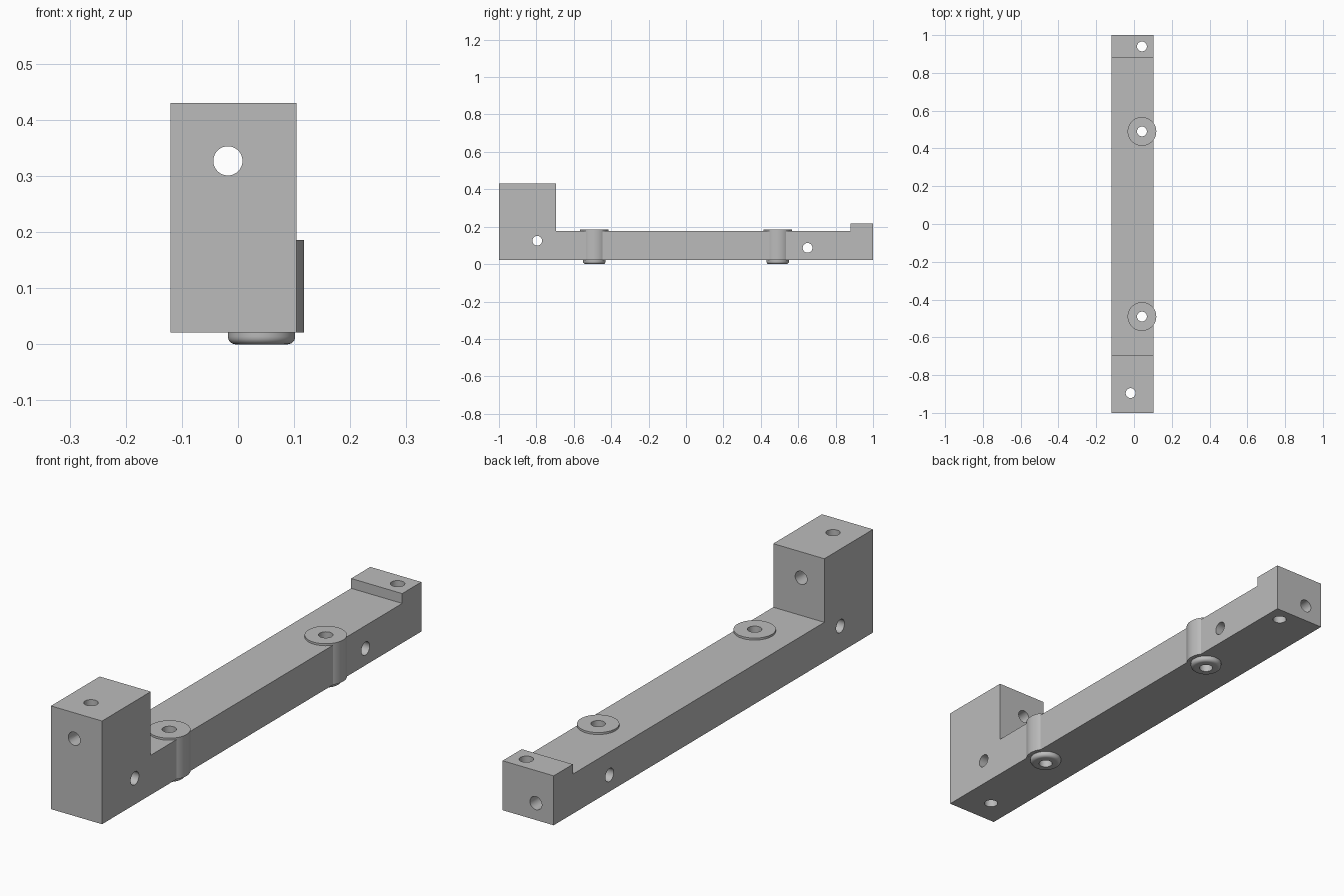
import bpy, bmesh, math
from mathutils import Matrix, Vector

cube = bpy.data.objects.get("Cube")
if cube:
    bpy.data.objects.remove(cube, do_unlink=True)

metal = bpy.data.materials.new("plain grey metal")
metal.use_nodes = True
GREY = (0.5, 0.5, 0.5, 1)
metal.diffuse_color = GREY
metal.node_tree.nodes["Principled BSDF"].inputs["Base Color"].default_value = GREY

X0, X1 = -0.12, 0.104      # bar sides
BOTTOM, TOP = 0.021, 0.178  # bar underside and upper face
HOLE = 0.026
BOSS_X, BOSS_Y = 0.042, 0.49


def make_object(name, bm):
    bmesh.ops.recalc_face_normals(bm, faces=bm.faces)
    mesh = bpy.data.meshes.new(name)
    bm.to_mesh(mesh)
    bm.free()
    mesh.materials.append(metal)
    obj = bpy.data.objects.new(name, mesh)
    bpy.context.collection.objects.link(obj)
    return obj


def activate(obj):
    bpy.ops.object.select_all(action='DESELECT')
    obj.select_set(True)
    bpy.context.view_layer.objects.active = obj


def smooth(obj):
    activate(obj)
    bpy.ops.object.shade_smooth_by_angle(angle=math.radians(30))


def drill(target, start, end, radius=HOLE):
    """Cut a round hole between two points."""
    start, end = Vector(start), Vector(end)
    axis = end - start
    turn = Vector((0, 0, 1)).rotation_difference(axis).to_matrix().to_4x4()
    bm = bmesh.new()
    bmesh.ops.create_cone(bm, cap_ends=True, segments=48, radius1=radius,
                          radius2=radius, depth=axis.length,
                          matrix=Matrix.Translation((start + end) / 2) @ turn)
    cutter = make_object("hole_cutter", bm)
    cutter.hide_render = True
    mod = target.modifiers.new("hole", 'BOOLEAN')
    mod.operation, mod.solver, mod.object = 'DIFFERENCE', 'EXACT', cutter
    activate(target)
    bpy.ops.object.modifier_apply(modifier=mod.name)
    bpy.data.objects.remove(cutter, do_unlink=True)


# Stepped bar: side profile extruded across its width
profile = [(-1, BOTTOM), (1, BOTTOM), (1, 0.217), (0.88, 0.217), (0.88, TOP),
           (-0.695, TOP), (-0.695, 0.43), (-1, 0.43)]
bm = bmesh.new()
face = bm.faces.new([bm.verts.new((X0, y, z)) for y, z in profile])
side = bmesh.ops.extrude_face_region(bm, geom=[face])
bmesh.ops.translate(bm, vec=(X1 - X0, 0, 0),
                    verts=[g for g in side["geom"] if isinstance(g, bmesh.types.BMVert)])
bar = make_object("stepped_bar", bm)

# Upright holes at both ends, and seats for the bosses
for x, y in ((-0.018, -0.895), (BOSS_X, 0.94)):
    drill(bar, (x, y, -0.1), (x, y, 0.6))
for y in (-BOSS_Y, BOSS_Y):
    drill(bar, (BOSS_X, y, -0.1), (BOSS_X, y, 0.6), 0.05)

# Cross holes
for y, z in ((-0.795, 0.125), (0.65, 0.087)):
    drill(bar, (-0.3, y, z), (0.3, y, z))

# Lengthwise hole in the tall block, blind hole in the rear end
drill(bar, (-0.018, -1.1, 0.327), (-0.018, -0.6, 0.327))
drill(bar, (-0.042, 0.75, 0.088), (-0.042, 1.1, 0.088))
smooth(bar)

# Bosses: turned sleeves with a rounded lip underneath
LIP, FILLET, WIDE, HIGH = 0.06, 0.014, 0.076, 0.186
section = [(HOLE, HIGH), (WIDE, HIGH), (WIDE, BOTTOM + 0.0005), (LIP, BOTTOM + 0.0005)]
for i in range(7):
    a = i / 6 * math.pi / 2
    section.append((LIP - FILLET + FILLET * math.cos(a), FILLET - FILLET * math.sin(a)))
section += [(HOLE, 0)]
for name, y in (("front_boss", -BOSS_Y), ("rear_boss", BOSS_Y)):
    bm = bmesh.new()
    ring = [bm.verts.new((r, 0, z)) for r, z in section]
    edges = [bm.edges.new((v, ring[i - 1])) for i, v in enumerate(ring)]
    bmesh.ops.spin(bm, geom=ring + edges, cent=(0, 0, 0), axis=(0, 0, 1),
                   angle=2 * math.pi, steps=64, use_duplicate=False)
    bmesh.ops.remove_doubles(bm, verts=bm.verts, dist=0.0001)
    bmesh.ops.translate(bm, vec=(BOSS_X, y, 0), verts=bm.verts)
    smooth(make_object(name, bm))
